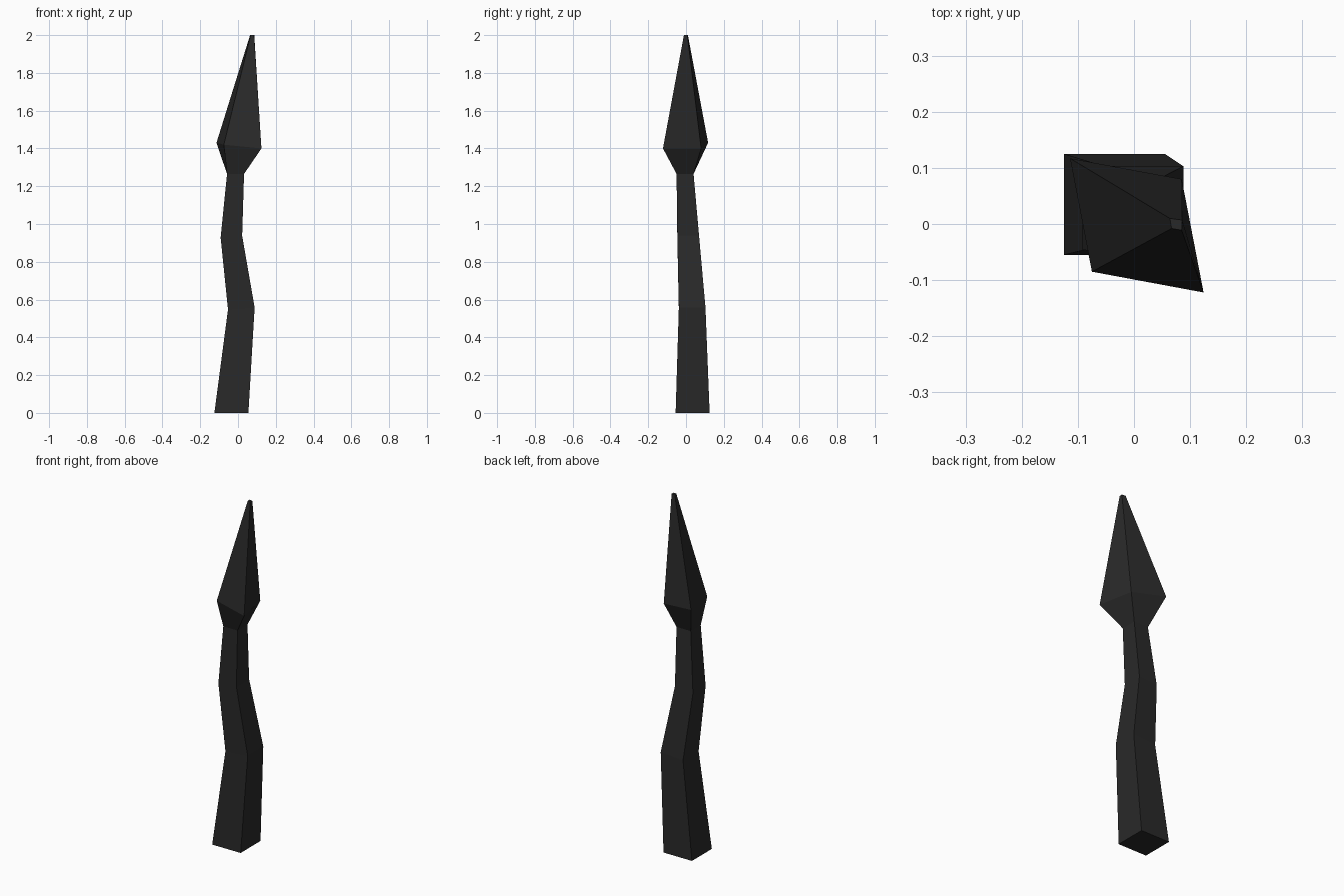
import bpy
import bmesh

if "Cube" in bpy.data.objects:
    bpy.data.objects.remove(bpy.data.objects["Cube"])

dark = bpy.data.materials.new("dark_iron")
dark.diffuse_color = (0.022, 0.022, 0.022, 1)
dark.use_nodes = True
dark.node_tree.nodes["Principled BSDF"].inputs["Base Color"].default_value = dark.diffuse_color


def box_ring(x0, x1, y0, y1, z_left, z_right):
    """Four corners of a slightly tilted rectangular section."""
    return [(x0, y0, z_left), (x1, y0, z_right), (x1, y1, z_right), (x0, y1, z_left)]


def loft(name, rings, cap_bottom=False, cap_top=False):
    bm = bmesh.new()
    loops = [[bm.verts.new(p) for p in ring] for ring in rings]
    for low, high in zip(loops, loops[1:]):
        for i in range(4):
            j = (i + 1) % 4
            bm.faces.new((low[i], low[j], high[j], high[i]))
    if cap_bottom:
        bm.faces.new(loops[0][::-1])
    if cap_top:
        bm.faces.new(loops[-1])
    mesh = bpy.data.meshes.new(name)
    bm.to_mesh(mesh)
    bm.free()
    mesh.materials.append(dark)
    obj = bpy.data.objects.new(name, mesh)
    bpy.context.collection.objects.link(obj)
    return obj


# Neck section shared by the shaft and the head
neck = box_ring(-0.058, 0.032, -0.05, 0.04, 1.265, 1.265)

# Crooked tapering shaft
loft("shaft", [
    box_ring(-0.125, 0.055, -0.055, 0.125, 0, 0),
    box_ring(-0.053, 0.088, -0.038, 0.103, 0.547, 0.558),
    box_ring(-0.092, 0.022, -0.046, 0.069, 0.928, 0.938),
    neck,
], cap_bottom=True)

# Skewed pointed head with a tiny flat tip
loft("spear_head", [
    neck,
    [(-0.075, -0.085, 1.42), (0.124, -0.122, 1.40), (0.085, 0.08, 1.40), (-0.114, 0.117, 1.43)],
    [(0.067, -0.008, 2.0), (0.085, -0.011, 2.0), (0.086, 0.007, 2.0), (0.064, 0.01, 2.0)],
], cap_top=True)
